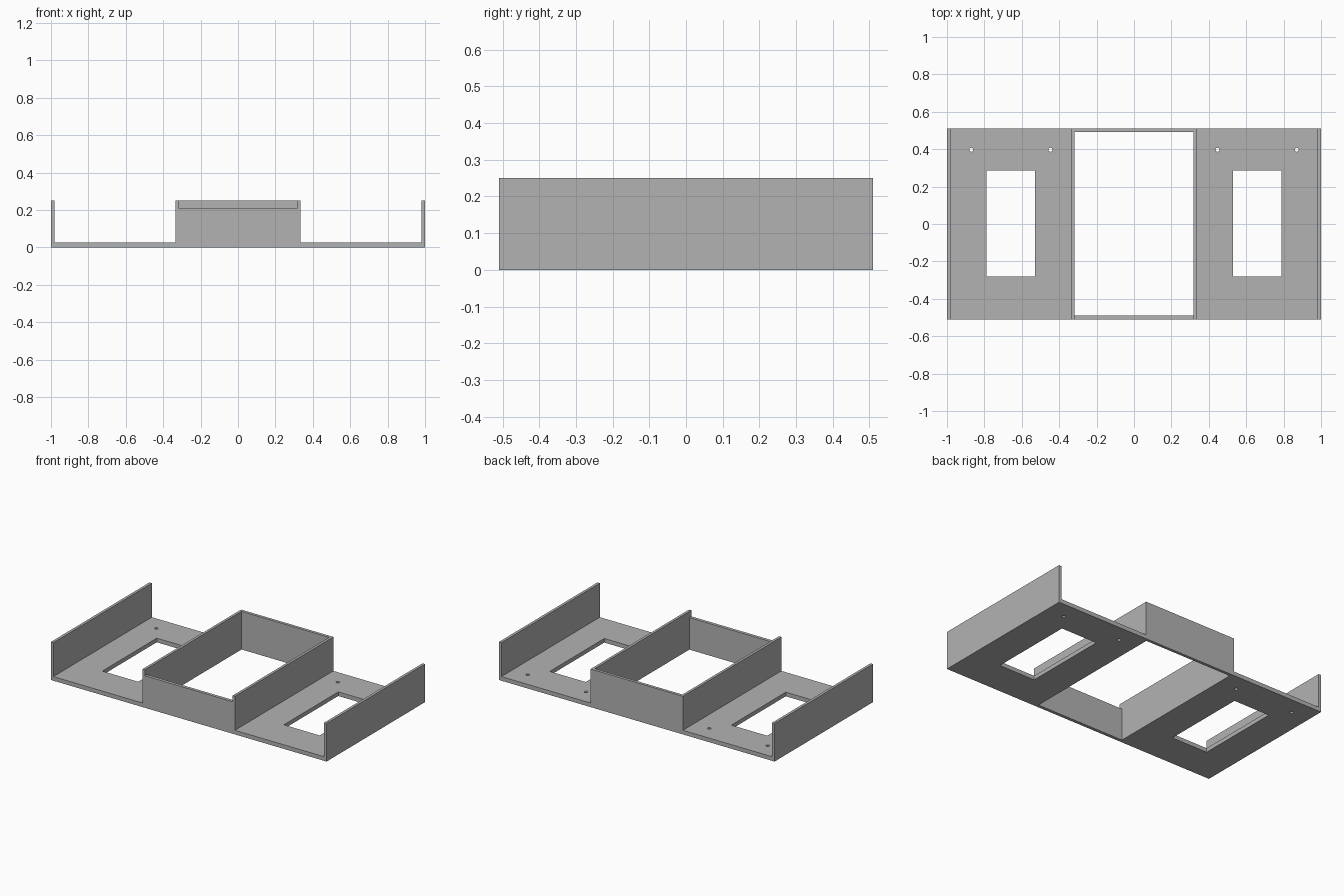
import bpy
import math

cube = bpy.data.objects.get("Cube")
if cube:
    bpy.data.objects.remove(cube, do_unlink=True)

DEPTH = 0.51      # half depth
HEIGHT = 0.25     # wall height
FLOOR = 0.027     # floor plate thickness
INNER, OUTER = 0.335, 0.982   # floor plate from inner to outer wall
WALL = 0.017

grey = bpy.data.materials.new("plain grey")
grey.use_nodes = True
colour = (0.45, 0.45, 0.45, 1)
grey.diffuse_color = colour
grey.node_tree.nodes["Principled BSDF"].inputs["Base Color"].default_value = colour


def box(name, x0, x1, y0, y1, z0, z1):
    verts = [(x, y, z) for x in (x0, x1) for y in (y0, y1) for z in (z0, z1)]
    faces = [(0, 1, 3, 2), (4, 6, 7, 5), (0, 4, 5, 1),
             (2, 3, 7, 6), (0, 2, 6, 4), (1, 5, 7, 3)]
    mesh = bpy.data.meshes.new(name)
    mesh.from_pydata(verts, [], faces)
    mesh.materials.append(grey)
    ob = bpy.data.objects.new(name, mesh)
    bpy.context.collection.objects.link(ob)
    return ob


def rectangle(x0, x1, y0, y1):
    return [(x0, y0), (x1, y0), (x1, y1), (x0, y1)]


def circle(cx, cy, r, n=16):
    return [(cx + r * math.cos(math.tau * i / n),
             cy + r * math.sin(math.tau * i / n)) for i in range(n)]


def plate(name, loops, thickness):
    """Flat plate: the first loop is the outline, the others are holes."""
    curve = bpy.data.curves.new(name, "CURVE")
    curve.dimensions = "2D"
    curve.fill_mode = "BOTH"
    curve.extrude = thickness / 2
    for loop in loops:
        spline = curve.splines.new("POLY")
        spline.points.add(len(loop) - 1)
        for point, (x, y) in zip(spline.points, loop):
            point.co = (x, y, 0, 1)
        spline.use_cyclic_u = True
    curve.materials.append(grey)
    ob = bpy.data.objects.new(name, curve)
    ob.location.z = thickness / 2
    bpy.context.collection.objects.link(ob)
    bpy.ops.object.select_all(action="DESELECT")
    ob.select_set(True)
    bpy.context.view_layer.objects.active = ob
    bpy.ops.object.convert(target="MESH")
    for poly in bpy.context.object.data.polygons:
        poly.use_smooth = False


# Side trays: floor with window and screw holes, outer wall, inner wall
for side, s in (("left", 1), ("right", -1)):
    def span(a, b):
        return sorted((s * a, s * b))
    plate(side + "_floor", [
        rectangle(*span(INNER, OUTER), -DEPTH, DEPTH),
        rectangle(*span(0.528, 0.789), -0.28, 0.285),
        circle(s * 0.447, 0.397, 0.011),
        circle(s * 0.87, 0.397, 0.011)], FLOOR)
    box(side + "_outer_wall", *span(OUTER, 1), -DEPTH, DEPTH, 0, HEIGHT)
    box(side + "_inner_wall", *span(INNER - WALL, INNER), -DEPTH, DEPTH, 0, HEIGHT)

# Open centre bay: lower front wall, full height back wall
bay = INNER - WALL
box("bay_front_wall", -bay, bay, -DEPTH, -DEPTH + 0.021, 0, 0.21)
box("bay_back_wall", -bay, bay, DEPTH - 0.019, DEPTH, 0, HEIGHT)
